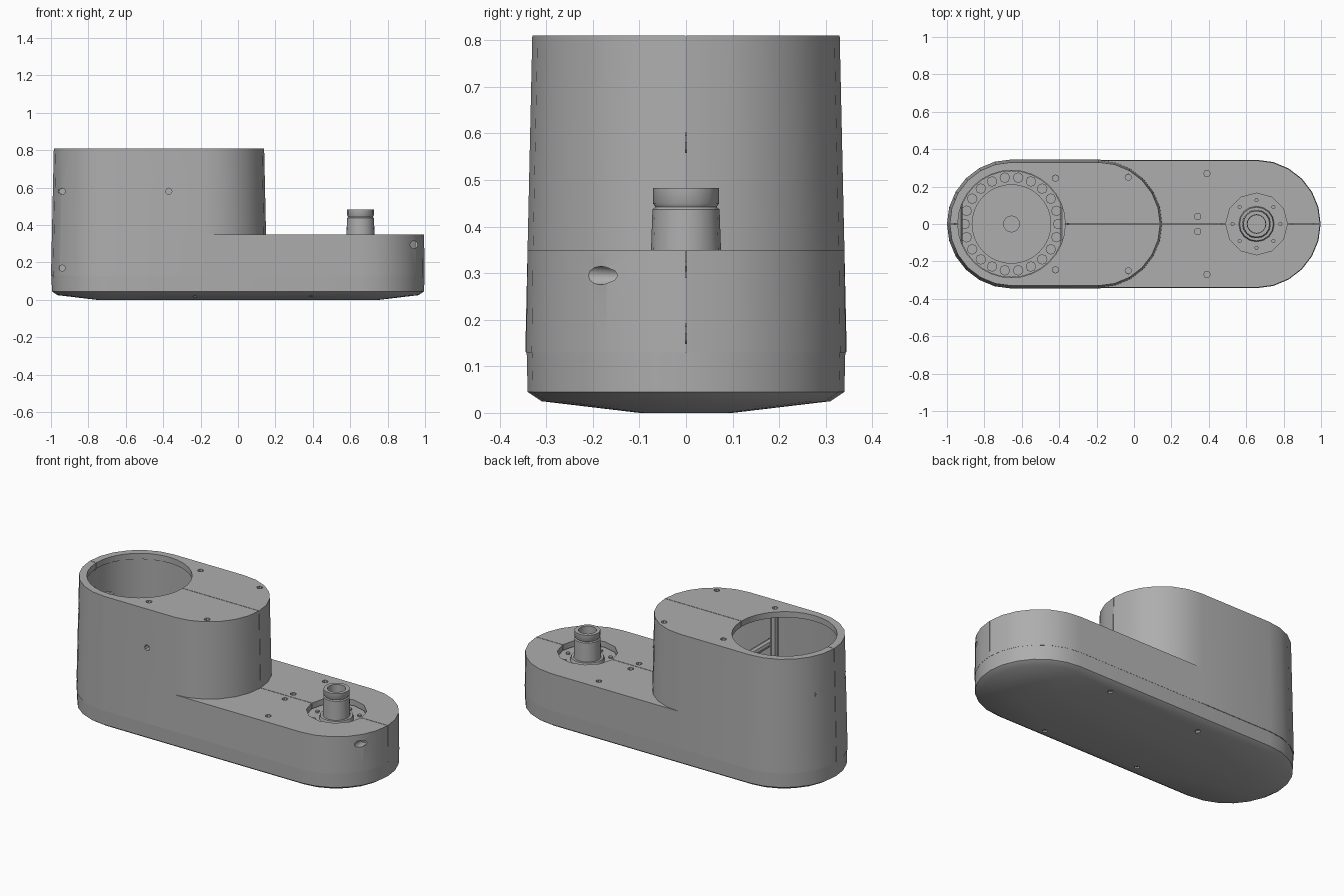
import bpy, bmesh, math
from mathutils import Matrix, Vector

if "Cube" in bpy.data.objects:
    bpy.data.objects.remove(bpy.data.objects["Cube"])

grey = bpy.data.materials.new("plain grey")
grey.use_nodes = True
grey.diffuse_color = (0.42, 0.42, 0.42, 1)
grey.node_tree.nodes["Principled BSDF"].inputs["Base Color"].default_value = grey.diffuse_color

LEFT, RIGHT, TOWER = -0.655, 0.655, -0.19   # centres of the rounded ends


def make(name, bm):
    bmesh.ops.recalc_face_normals(bm, faces=bm.faces)
    mesh = bpy.data.meshes.new(name)
    bm.to_mesh(mesh)
    bm.free()
    mesh.materials.append(grey)
    ob = bpy.data.objects.new(name, mesh)
    bpy.context.collection.objects.link(ob)
    return ob


def stadium(name, x0, x1, levels, n=12):
    """Rounded slot lofted through (height, radius) levels."""
    bm = bmesh.new()
    rings = []
    for z, r in levels:
        ring = []
        for cx, start in ((x1, -math.pi / 2), (x0, math.pi / 2)):
            for i in range(n + 1):
                a = start + math.pi * i / n
                ring.append(bm.verts.new((cx + r * math.cos(a), r * math.sin(a), z)))
        rings.append(ring)
    count = len(rings[0])
    for low, high in zip(rings, rings[1:]):
        for i in range(count):
            j = (i + 1) % count
            bm.faces.new((low[i], low[j], high[j], high[i]))
    bm.faces.new(rings[0])
    bm.faces.new(rings[-1])
    return make(name, bm)


def rods(name, pairs, r, sides=8):
    """Straight round rods between pairs of points, in one object."""
    bm = bmesh.new()
    for a, b in pairs:
        a, b = Vector(a), Vector(b)
        turn = (b - a).to_track_quat('Z', 'Y').to_matrix().to_4x4()
        bmesh.ops.create_cone(bm, cap_ends=True, segments=sides, radius1=r, radius2=r,
                              depth=(b - a).length,
                              matrix=Matrix.Translation((a + b) / 2) @ turn)
    return make(name, bm)


def lathe(name, cx, profile, sides=16):
    """Closed (radius, height) outline spun around a vertical axis."""
    bm = bmesh.new()
    rings = []
    for i in range(sides):
        a = 2 * math.pi * i / sides
        rings.append([bm.verts.new((cx + r * math.cos(a), r * math.sin(a), z)) for r, z in profile])
    for i in range(sides):
        one, two = rings[i], rings[(i + 1) % sides]
        for k in range(len(profile)):
            m = (k + 1) % len(profile)
            bm.faces.new((one[k], two[k], two[m], one[m]))
    return make(name, bm)


def boolean(ob, other, operation='DIFFERENCE', keep=False):
    mod = ob.modifiers.new(operation, 'BOOLEAN')
    mod.operation, mod.object, mod.solver = operation, other, 'EXACT'
    bpy.context.view_layer.objects.active = ob
    bpy.ops.object.modifier_apply(modifier=mod.name)
    if not keep:
        bpy.data.objects.remove(other)


def mirrored(points):
    return [(x, s * y) for x, y in points for s in (-1, 1)]


# Upper housing: low arm joined with the tall tower, then hollowed
housing = stadium("housing", LEFT, RIGHT, [(0.13, 0.343), (0.35, 0.340)])
tower = stadium("tower_form", LEFT, TOWER, [(0.131, 0.345), (0.81, 0.330)])
boolean(housing, tower, 'UNION')
arm_void = stadium("arm_void", LEFT, RIGHT, [(0.035, 0.306), (0.315, 0.303)])
tower_void = stadium("tower_void", LEFT, TOWER, [(0.06, 0.304), (0.775, 0.295)])

# Bottom cover with a shallow dished underside
cover = stadium("bottom_cover", LEFT, RIGHT,
                [(0, 0.10), (0.025, 0.31), (0.045, 0.340), (0.13, 0.342)])
boolean(cover, arm_void, keep=True)
boolean(housing, arm_void)
boolean(housing, tower_void)

# Large round opening in the tower and the smaller recess in the arm
boolean(housing, rods("opening", [((LEFT, 0, 0.7), (LEFT, 0, 0.9))], 0.287, 32))
boolean(housing, rods("recess", [((RIGHT, 0, 0.28), (RIGHT, 0, 0.4))], 0.165, 12))

# Screw holes
tower_screws = mirrored([(-0.42, 0.245), (-0.03, 0.25)])
arm_screws = mirrored([(0.39, 0.27), (0.34, 0.04)])
front_screws = [(-0.94, 0.58), (-0.94, 0.17), (-0.37, 0.58)]
cover_screws = mirrored([(0.39, 0.27), (-0.23, 0.25)])
boolean(housing, rods("cut", [((x, y, 0.76), (x, y, 0.83)) for x, y in tower_screws], 0.017))
boolean(housing, rods("cut", [((x, y, 0.30), (x, y, 0.37)) for x, y in arm_screws], 0.017))
boolean(housing, rods("cut", [((x, -0.4, z), (x, -0.13, z)) for x, z in front_screws], 0.017))
boolean(housing, rods("cable_hole", [((0.94, -0.4, 0.295), (0.94, -0.08, 0.295))], 0.02, 12))
boolean(cover, rods("cut", [((x, y, -0.02), (x, y, 0.03)) for x, y in cover_screws], 0.015))

# Fine parting line between the front and back halves
bm = bmesh.new()
bmesh.ops.create_cube(bm, size=1, matrix=Matrix.Diagonal((3, 0.003, 3, 1)))
boolean(housing, make("parting_cut", bm))

# Screw posts and cross bars inside the shell
posts = rods("screw_posts",
             [((x, y * 0.97, 0.03), (x, y * 0.97, 0.78)) for x, y in tower_screws]
             + [((x, y, 0.03), (x, y, 0.32)) for x, y in arm_screws], 0.024)
bars = rods("cross_bars", [((-0.37, -0.30, 0.58), (-0.37, 0.30, 0.58))]
            + [((-0.94, -0.14, z), (-0.94, 0.14, z)) for z in (0.17, 0.58)], 0.022)

# Round floor plate with a ring of rollers
floor = lathe("floor_plate", LEFT, [(0.042, 0.03), (0.285, 0.03), (0.285, 0.10), (0.21, 0.10),
                                    (0.21, 0.09), (0.042, 0.09)], 32)
spots = [2 * math.pi * i / 22 for i in range(22)]
rollers = rods("floor_rollers",
               [((LEFT + 0.25 * math.cos(a), 0.25 * math.sin(a), 0.09),
                 (LEFT + 0.25 * math.cos(a), 0.25 * math.sin(a), 0.115)) for a in spots], 0.028)

# Hollow spindle with its stepped flange
spindle = lathe("spindle", RIGHT, [(0.048, 0.29), (0.19, 0.29), (0.19, 0.305), (0.095, 0.305),
                                   (0.09, 0.325), (0.076, 0.325), (0.072, 0.437), (0.066, 0.442),
                                   (0.071, 0.450), (0.071, 0.483), (0.050, 0.483)])
eighths = [math.pi * i / 4 for i in range(8)]
bolts = rods("flange_bolts",
             [((RIGHT + 0.128 * math.cos(a), 0.128 * math.sin(a), 0.30),
               (RIGHT + 0.128 * math.cos(a), 0.128 * math.sin(a), 0.315)) for a in eighths], 0.011)

# Smooth round walls, crisp edges
for ob in (housing, cover, posts, bars, floor, rollers, spindle, bolts):
    bpy.ops.object.select_all(action='DESELECT')
    ob.select_set(True)
    bpy.context.view_layer.objects.active = ob
    bpy.ops.object.shade_smooth_by_angle(angle=math.radians(32))
